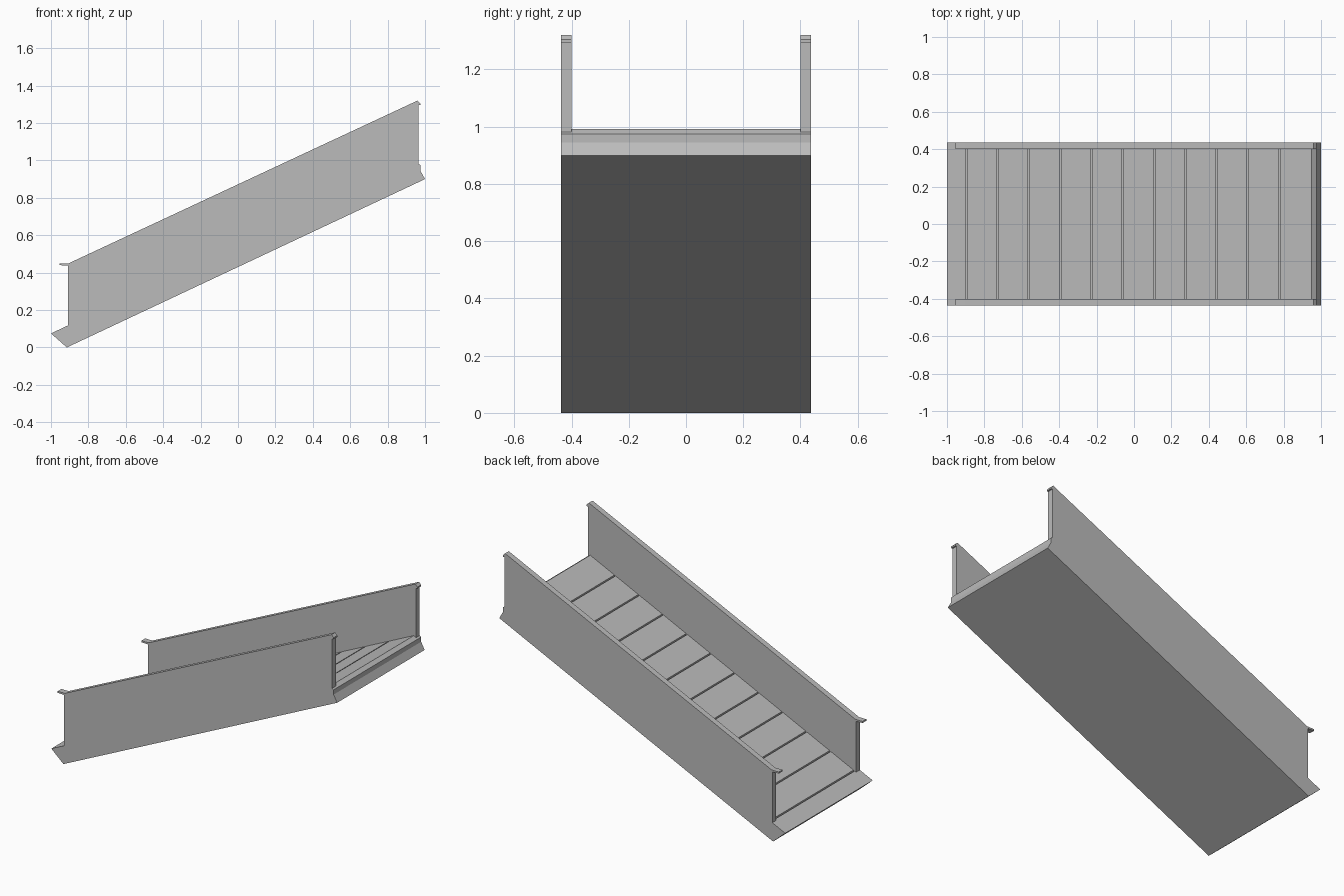
import bpy
import bmesh

cube = bpy.data.objects.get("Cube")
if cube:
    bpy.data.objects.remove(cube, do_unlink=True)

grey = bpy.data.materials.new("plain grey")
grey.use_nodes = True
colour = (0.5, 0.5, 0.5, 1)
grey.diffuse_color = colour
grey.node_tree.nodes["Principled BSDF"].inputs["Base Color"].default_value = colour

HALF = 0.437      # half width of the ramp
INNER = 0.4       # inner face of the side walls
SLOPE = 0.47
GROOVE = 0.01     # depth of the gaps between treads
START, END = -0.9, 0.94
TREADS = 11


def surf(x, drop=0.0):
    """Height of the walking surface at x."""
    return 0.075 + SLOPE * (x + 1) - drop


def extrude(name, profile, y0, y1):
    """Closed x-z profile extruded along y."""
    bm = bmesh.new()
    face = bm.faces.new([bm.verts.new((x, y0, z)) for x, z in profile])
    new = bmesh.ops.extrude_face_region(bm, geom=[face])["geom"]
    bmesh.ops.translate(bm, vec=(0, y1 - y0, 0),
                        verts=[v for v in new if isinstance(v, bmesh.types.BMVert)])
    bmesh.ops.recalc_face_normals(bm, faces=bm.faces)
    mesh = bpy.data.meshes.new(name)
    bm.to_mesh(mesh)
    bm.free()
    mesh.materials.append(grey)
    obj = bpy.data.objects.new(name, mesh)
    bpy.context.collection.objects.link(obj)
    return obj


# Sloping slab with an entry lip, a recessed bed and a folded upper end
extrude("ramp_base", [
    (-1, surf(-1)), (-0.915, 0), (1, 0.9), (0.975, 0.945), (0.975, 0.975),
    (0.95, surf(0.95)), (END, surf(END)), (END, surf(END, GROOVE)),
    (START, surf(START, GROOVE)), (START, surf(START))], -HALF, HALF)

# Treads laid in the bed with narrow gaps
pitch = (END - START) / TREADS
for i in range(TREADS):
    a = START + i * pitch + 0.008
    b = START + (i + 1) * pitch
    extrude(f"tread_{i + 1}", [
        (a, surf(a)), (a, surf(a, GROOVE)), (b, surf(b, GROOVE)), (b, surf(b))],
        -INNER, INNER)

# Side walls and their capping rails
for side, y0, y1 in (("right", -HALF, -INNER), ("left", INNER, HALF)):
    extrude(f"{side}_wall", [
        (-0.91, surf(-0.91)), (START, surf(START)), (START, surf(START, GROOVE)),
        (END, surf(END, GROOVE)), (END, surf(END)), (0.95, surf(0.95)),
        (0.965, 0.981), (0.965, 1.308), (-0.91, 0.438)], y0, y1)
    extrude(f"{side}_rail", [
        (-0.955, 0.45), (-0.955, 0.44), (-0.91, 0.438), (0.965, 1.308),
        (0.965, 1.295), (0.975, 1.295), (0.975, 1.305), (0.96, 1.32),
        (-0.905, 0.45)], y0, y1)
